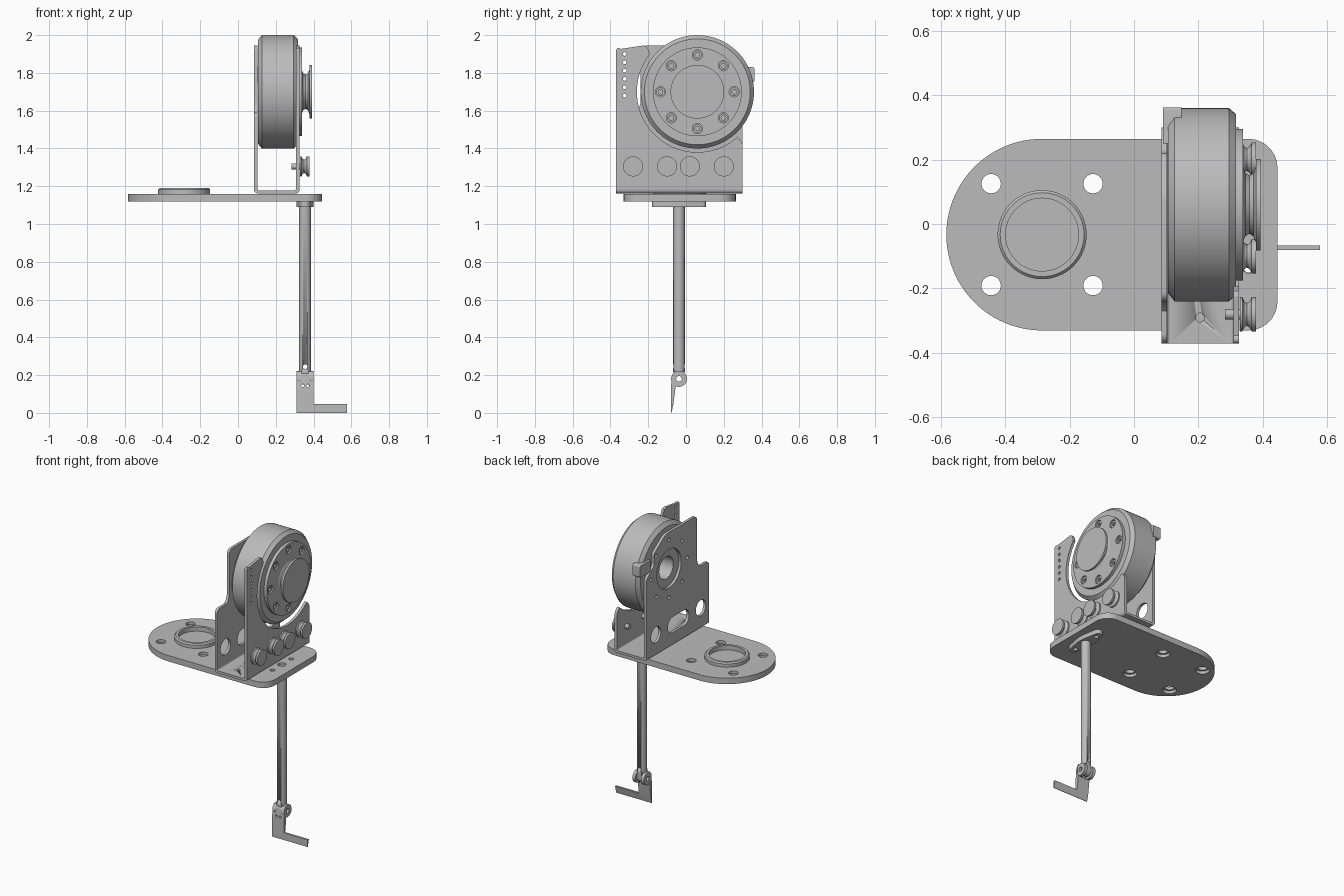
import bpy, bmesh, math
from mathutils import Matrix, Vector
from mathutils.geometry import interpolate_bezier

cube = bpy.data.objects.get("Cube")
if cube:
    bpy.data.objects.remove(cube, do_unlink=True)

grey = bpy.data.materials.new("machined grey")
grey.use_nodes = True
grey.diffuse_color = (0.5, 0.5, 0.5, 1)
grey.node_tree.nodes["Principled BSDF"].inputs["Base Color"].default_value = (0.5, 0.5, 0.5, 1)

# Local drawing plane to world: x draws (y, z), y draws (x, z), z draws (x, y)
AXES = {
    "x": Matrix(((0, 0, 1), (1, 0, 0), (0, 1, 0))).to_4x4(),
    "y": Matrix(((1, 0, 0), (0, 0, -1), (0, 1, 0))).to_4x4(),
    "z": Matrix.Identity(4),
}


def finish(name, mesh):
    obj = bpy.data.objects.new(name, mesh)
    bpy.context.collection.objects.link(obj)
    mesh.materials.clear()
    mesh.materials.append(grey)
    bpy.ops.object.select_all(action="DESELECT")
    obj.select_set(True)
    bpy.context.view_layer.objects.active = obj
    bpy.ops.object.shade_smooth_by_angle(angle=math.radians(28))
    return obj


def arc(cx, cy, r, start=0, end=360, n=32):
    full = end - start == 360
    steps = n if full else n - 1
    angles = [math.radians(start + (end - start) * i / steps) for i in range(n)]
    return [(cx + r * math.cos(a), cy + r * math.sin(a)) for a in angles]


def rounded(corners):
    """Outline from (a, b) or (a, b, radius) corners."""
    out = []
    for i, c in enumerate(corners):
        p = Vector(c[:2])
        if len(c) == 2:
            out.append(tuple(p))
            continue
        a = p + (Vector(corners[i - 1][:2]) - p).normalized() * c[2]
        b = p + (Vector(corners[(i + 1) % len(corners)][:2]) - p).normalized() * c[2]
        k = 0.5523
        out += [tuple(v)[:2] for v in interpolate_bezier(a, a.lerp(p, k), b.lerp(p, k), b, 8)]
    return out


def plate(name, axis, lo, hi, outline, holes=()):
    """Flat sheet between lo and hi along an axis, with cut-outs."""
    curve = bpy.data.curves.new(name, "CURVE")
    curve.dimensions, curve.fill_mode = "2D", "BOTH"
    curve.extrude = (hi - lo) / 2
    for loop in [outline, *holes]:
        s = curve.splines.new("POLY")
        s.points.add(len(loop) - 1)
        for pt, (a, b) in zip(s.points, loop):
            pt.co = (a, b, 0, 1)
        s.use_cyclic_u = True
    tmp = bpy.data.objects.new("tmp", curve)
    bpy.context.collection.objects.link(tmp)
    deps = bpy.context.evaluated_depsgraph_get()
    mesh = bpy.data.meshes.new_from_object(tmp.evaluated_get(deps))
    bpy.data.objects.remove(tmp, do_unlink=True)
    shift = Matrix.Translation((0, 0, -(lo + hi) / 2 if axis == "y" else (lo + hi) / 2))
    mesh.transform(AXES[axis] @ shift)
    bm = bmesh.new()
    bm.from_mesh(mesh)
    bmesh.ops.remove_doubles(bm, verts=bm.verts, dist=1e-5)
    bmesh.ops.recalc_face_normals(bm, faces=bm.faces)
    bm.to_mesh(mesh)
    bm.free()
    return finish(name, mesh)


def lathe(name, axis, a, b, profile, steps=64):
    """Turned part from (height, radius) points about an axis through (a, b)."""
    bm = bmesh.new()
    vs = [bm.verts.new((r, 0, h)) for h, r in profile]
    es = [bm.edges.new(p) for p in zip(vs, vs[1:])]
    bmesh.ops.spin(bm, geom=vs + es, cent=(0, 0, 0), axis=(0, 0, 1), angle=math.tau, steps=steps)
    bmesh.ops.remove_doubles(bm, verts=bm.verts, dist=1e-5)
    bmesh.ops.recalc_face_normals(bm, faces=bm.faces)
    mesh = bpy.data.meshes.new(name)
    bm.to_mesh(mesh)
    bm.free()
    mesh.transform(AXES[axis] @ Matrix.Translation((a, b, 0)))
    return finish(name, mesh)


def drill(obj, axis, a, b, r, lo, hi):
    cutter = plate("cutter", axis, lo, hi, arc(a, b, r, n=20))
    cutter.hide_render = True
    mod = obj.modifiers.new("drill", "BOOLEAN")
    mod.operation, mod.object, mod.solver = "DIFFERENCE", cutter, "EXACT"
    bpy.context.view_layer.objects.active = obj
    bpy.ops.object.modifier_apply(modifier=mod.name)
    bpy.data.objects.remove(cutter, do_unlink=True)


# Base plate with a round end and countersunk holes
BX, BY = -0.285, -0.033
base = arc(BX, BY, 0.297, 90, 270, 48) + rounded(
    [(0.0, -0.33), (0.445, -0.33, 0.09), (0.445, 0.264, 0.09), (0.0, 0.264)])
RX, RY = 0.355, -0.037
shaft_holes = [arc(RX, RY, 0.026, n=24)] + [arc(RX, RY + d, 0.016, n=16) for d in (-0.1, 0.1)]
for name, lo, hi, r in (("base_plate_top", 1.14, 1.16, 0.03), ("base_plate_bottom", 1.12, 1.14, 0.043)):
    mounts = [arc(BX + i * 0.158, BY + j * 0.158, r) for i in (-1, 1) for j in (-1, 1)]
    plate(name, "z", lo, hi, base, mounts + shaft_holes)
lathe("base_ring", "z", BX, BY,
      [(1.155, 0.113), (1.19, 0.113), (1.19, 0.13), (1.182, 0.138), (1.155, 0.138), (1.155, 0.113)])

# Channel bracket: folded floor and two walls
MY, MZ = 0.06, 1.70
floor = plate("bracket_floor", "y", -0.37, 0.30, rounded(
    [(0.085, 1.2), (0.085, 1.162, 0.02), (0.326, 1.162, 0.02), (0.326, 1.2),
     (0.308, 1.2), (0.308, 1.178, 0.01), (0.103, 1.178, 0.01), (0.103, 1.2)]))
drill(floor, "z", 0.205, -0.29, 0.014, 1.1, 1.3)

ring8 = [(MY + 0.195 * math.cos(i * math.pi / 4), MZ + 0.195 * math.sin(i * math.pi / 4)) for i in range(8)]
slot = arc(-0.10, 1.305, 0.053, 90, 270, 16) + arc(0.02, 1.305, 0.053, -90, 90, 16)
plate("motor_wall", "x", 0.085, 0.103, rounded(
    [(-0.37, 1.2), (0.30, 1.2), (0.30, 1.72, 0.02), (0.22, 1.78, 0.015), (0.22, 1.86, 0.015),
     (0.1, 1.945, 0.03), (-0.24, 1.945, 0.03), (-0.24, 1.62, 0.03), (-0.27, 1.59),
     (-0.37, 1.59, 0.03)]),
    [arc(MY, MZ, 0.13, n=48), arc(-0.28, 1.305, 0.053), arc(0.20, 1.305, 0.053), slot]
    + [arc(y, z, 0.012, n=12) for y, z in ring8])

plate("roller_wall", "x", 0.308, 0.326,
      rounded([(-0.37, 1.945, 0.03), (-0.37, 1.2), (0.30, 1.2), (0.30, 1.435, 0.025), (0.27, 1.4585)])
      + arc(MY, MZ, 0.32, -50, -218, 48) + [(-0.197, 1.92), (-0.207, 1.938), (-0.225, 1.945)],
      [arc(-0.325, 1.68 + 0.044 * i, 0.01, n=12) for i in range(6)])

# Motor body with a rear bore, face disc and screws
lathe("motor_body", "x", MY, MZ,
      [(0.2, 0), (0.2, 0.075), (0.106, 0.075), (0.106, 0.275), (0.126, 0.30), (0.294, 0.30),
       (0.317, 0.28), (0.317, 0)], 96)
plate("motor_face", "x", 0.315, 0.338, arc(MY, MZ, 0.235, n=80), [arc(y, z, 0.027, n=20) for y, z in ring8])
for y, z in ring8:
    plate("face_screw", "x", 0.316, 0.331, arc(y, z, 0.023, n=20), [arc(y, z, 0.013, n=6)])
plate("motor_connector", "x", 0.09, 0.147, rounded(
    [(0.25, 1.75), (0.362, 1.75, 0.01), (0.362, 1.83, 0.01), (0.25, 1.83)]))

# Output spool
lathe("spool", "x", MY, MZ,
      [(0.336, 0), (0.336, 0.12), (0.345, 0.098), (0.358, 0.09), (0.37, 0.098), (0.379, 0.12),
       (0.379, 0.142), (0.393, 0.142), (0.393, 0)])

# Guide rollers with their screws
for y in (-0.28, -0.10, 0.02, 0.20):
    lathe("guide_roller", "x", y, 1.305,
          [(0.328, 0), (0.328, 0.053), (0.336, 0.053), (0.342, 0.04), (0.35, 0.035), (0.358, 0.04),
           (0.365, 0.053), (0.378, 0.053), (0.378, 0)], 40)
    lathe("roller_screw", "x", y, 1.305, [(0.282, 0), (0.282, 0.016), (0.33, 0.016), (0.33, 0)], 20)

# Rod and its mounting flange
plate("rod_flange", "z", 1.09, 1.12, rounded(
    [(RX + sx * dx, RY + 0.0 + dy, 0.018) for sx, dx, dy in
     ((-1, 0.022, -0.143), (1, 0.022, -0.143), (1, 0.045, -0.025), (1, 0.045, 0.025),
      (1, 0.022, 0.143), (-1, 0.022, 0.143), (-1, 0.045, 0.025), (-1, 0.045, -0.025))]),
    [arc(RX, RY + d, 0.014, n=16) for d in (-0.1, 0.1)])
rod = lathe("rod", "z", RX, RY, [(0.22, 0), (0.22, 0.031), (1.145, 0.031), (1.145, 0)], 40)
drill(rod, "y", RX, 0.245, 0.012, -0.2, 0.2)

# Hinge: tongue on the rod between two lugs on the foot
KZ = 0.18
tongue = arc(RY, KZ, 0.03, -180, 0, 20) + [(RY + 0.03, 0.23), (RY - 0.03, 0.23)]
plate("rod_tongue", "x", RX - 0.018, RX + 0.018, tongue, [arc(RY, KZ, 0.015, n=20)])
for x in (0.312, 0.376):
    plate("hinge_lug", "x", x, x + 0.022, arc(RY, KZ, 0.042, n=36), [arc(RY, KZ, 0.015, n=20)])

# Wedge-shaped foot blade and side arm
blade = plate("foot_blade", "x", 0.311, 0.40,
              [(-0.08, 0), (-0.077, 0), (-0.066, 0.05), (-0.055, 0.14), (-0.066, 0.165),
               (-0.066, 0.205), (-0.05, 0.221), (-0.06, 0.218), (-0.073, 0.2), (-0.08, 0.13)])
for x in (0.342, 0.37):
    drill(blade, "y", x, 0.145, 0.008, -0.2, 0.2)
plate("foot_arm", "x", 0.40, 0.577, [(-0.08, 0), (-0.077, 0), (-0.066, 0.048), (-0.08, 0.048)])
